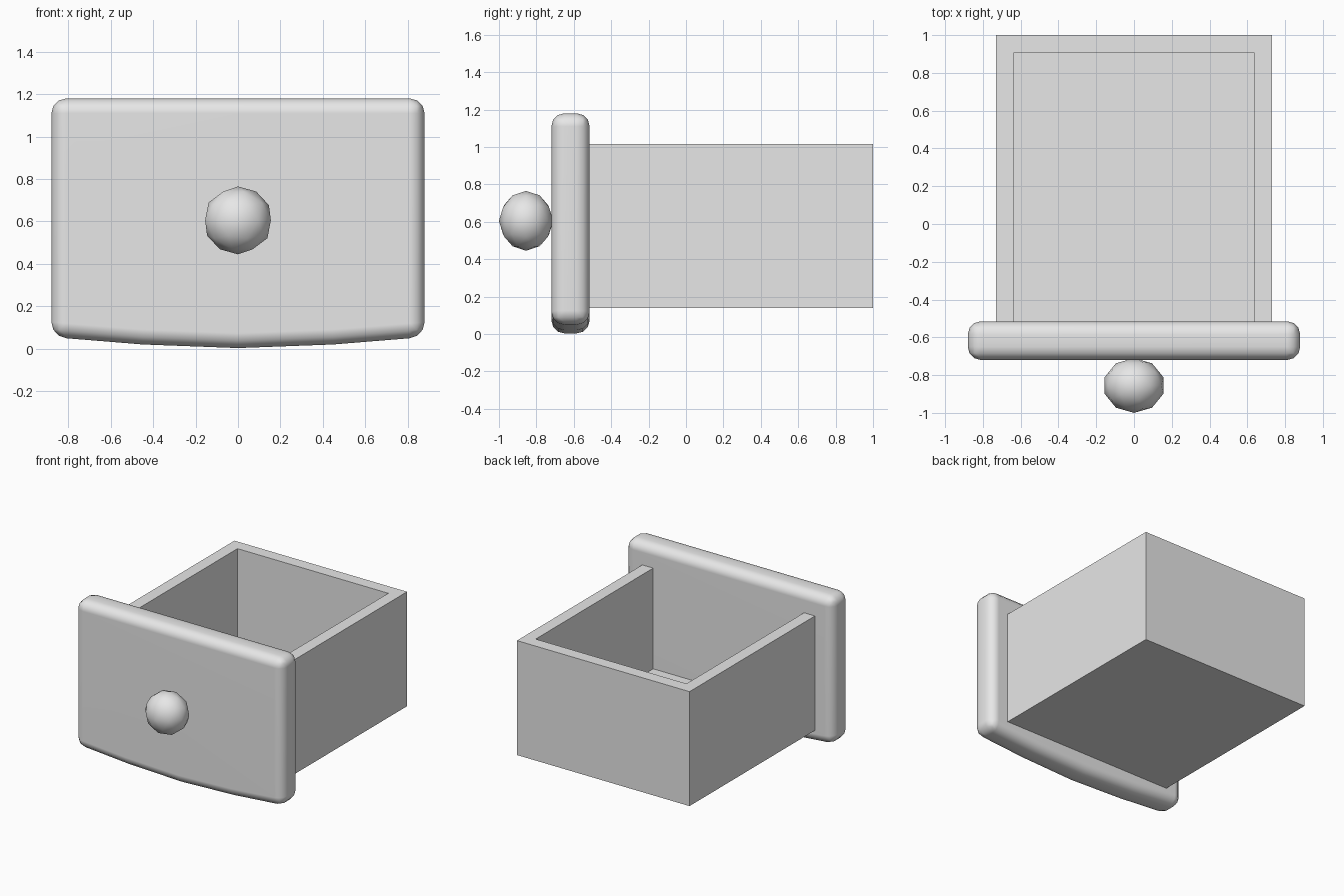
import bpy
import bmesh
from mathutils import Matrix, Vector

if "Cube" in bpy.data.objects:
    bpy.data.objects.remove(bpy.data.objects["Cube"])

grey = bpy.data.materials.new("light_grey")
grey.use_nodes = True
grey.diffuse_color = (0.8, 0.8, 0.8, 1)
grey.node_tree.nodes["Principled BSDF"].inputs["Base Color"].default_value = grey.diffuse_color


def add_object(name, bm):
    bmesh.ops.recalc_face_normals(bm, faces=bm.faces)
    mesh = bpy.data.meshes.new(name)
    bm.to_mesh(mesh)
    bm.free()
    mesh.materials.append(grey)
    obj = bpy.data.objects.new(name, mesh)
    bpy.context.collection.objects.link(obj)
    return obj


def prism(name, outline, direction):
    """Extrude a closed outline along a direction."""
    bm = bmesh.new()
    face = bm.faces.new([bm.verts.new(p) for p in outline])
    result = bmesh.ops.extrude_face_region(bm, geom=[face], use_keep_orig=True)
    moved = [v for v in result["geom"] if isinstance(v, bmesh.types.BMVert)]
    bmesh.ops.translate(bm, verts=moved, vec=Vector(direction))
    return add_object(name, bm)


# Drawer box: U-shaped walls, open at the front, around a floor
BOTTOM, TOP, FLOOR = 0.14, 1.015, 0.245
OUT_X, IN_X = 0.73, 0.638
BACK, IN_BACK, FRONT = 1.0, 0.905, -0.54
half = [(OUT_X, FRONT), (OUT_X, BACK)]
inner = [(IN_X, FRONT), (IN_X, IN_BACK)]
loop = half + [(-x, y) for x, y in reversed(half)]
loop += [(-x, y) for x, y in inner] + inner[::-1]
prism("drawer_walls", [(x, y, BOTTOM) for x, y in loop], (0, 0, TOP - BOTTOM))
floor = inner + [(-x, y) for x, y in reversed(inner)]
prism("drawer_floor", [(x, y, BOTTOM) for x, y in floor], (0, 0, FLOOR - BOTTOM))

# Front panel: gently bowed lower edge and rounded rim
side = [(0.88, 1.18), (0.88, 0.055), (0.45, 0.02)]
outline = side + [(0, 0.003)] + [(-x, z) for x, z in reversed(side)]
panel = prism("front_panel", [(x, -0.72, z) for x, z in outline], (0, 0.205, 0))
bevel = panel.modifiers.new("rounded_rim", 'BEVEL')
bevel.width = 0.07
bevel.segments = 3
bevel.limit_method = 'ANGLE'
bevel.angle_limit = 0.52
panel.data.shade_smooth()
panel.modifiers.new("soft_normals", 'WEIGHTED_NORMAL')

# Knob: faceted ball, slightly flattened front to back
bm = bmesh.new()
bmesh.ops.create_icosphere(bm, subdivisions=2, radius=1)
bmesh.ops.transform(bm, verts=bm.verts, matrix=Matrix.Translation((0, -0.855, 0.605))
                    @ Matrix.Diagonal((0.163, 0.145, 0.16, 1)))
add_object("knob", bm).data.shade_smooth()
